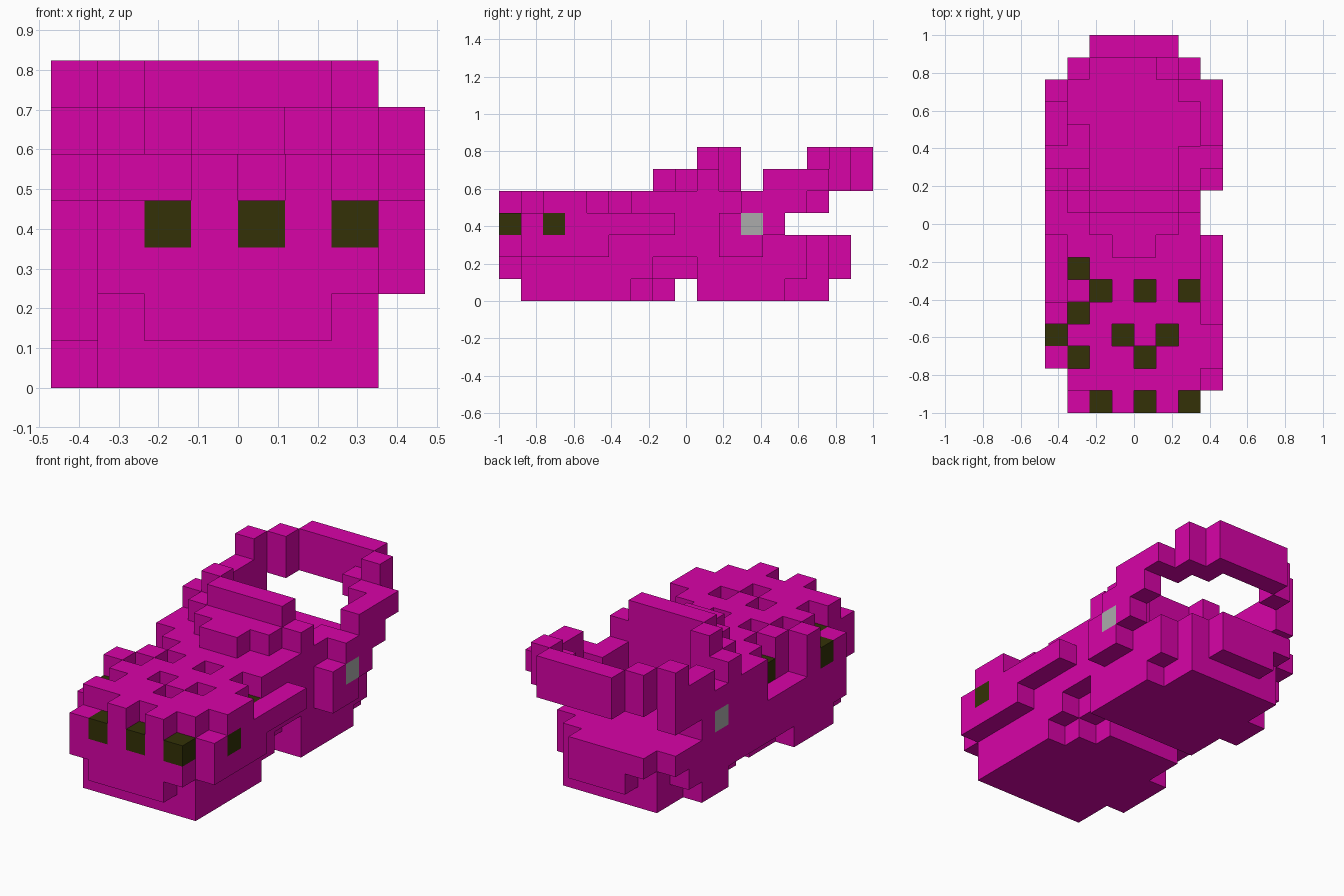
import bpy
import bmesh
from mathutils import Vector

if "Cube" in bpy.data.objects:
    bpy.data.objects.remove(bpy.data.objects["Cube"], do_unlink=True)

UNIT = 2 / 17
ORIGIN = Vector((-4 * UNIT, -1, 0))
cells = {}


def material(name, colour):
    mat = bpy.data.materials.new(name)
    mat.use_nodes = True
    mat.diffuse_color = (*colour, 1)
    mat.node_tree.nodes["Principled BSDF"].inputs["Base Color"].default_value = (*colour, 1)
    return mat


def span(r):
    return range(r[0], r[1] + 1) if isinstance(r, tuple) else (r,)


def fill(part, x, y, z):
    """Claim a block of cells for a part; a part of None carves it away."""
    for i in span(x):
        for j in span(y):
            for k in span(z):
                if part:
                    cells[i, j, k] = part
                else:
                    cells.pop((i, j, k), None)


# Sole: forefoot, arch and heel
fill("sole", (1, 6), (1, 13), (0, 1))
fill("sole", (1, 5), 14, (0, 1))
fill("sole", (2, 5), 0, 1)
fill("sole", 0, (3, 5), 0)
fill("sole", 0, (11, 12), 0)
fill("sole", 0, (2, 13), 1)
fill("sole", (2, 4), 15, 1)
fill(None, (0, 7), 8, 0)
fill(None, 6, (6, 7), 0)
fill(None, 5, 7, 0)
fill(None, 6, (7, 8), 1)
fill(None, 6, 13, 0)

# Upper: body, side bulges, ankle walls and heel cup
fill("upper", (1, 6), (0, 13), 2)
fill("upper", (1, 5), 14, 2)
fill("upper", (1, 4), 15, 2)
fill("upper", (1, 6), (0, 9), 3)
fill("upper", (1, 6), (1, 9), 4)
fill("upper", 0, (2, 14), 2)
fill("upper", 0, (2, 4), 3)
fill("upper", 0, 4, 4)
fill("upper", 0, (8, 12), (3, 4))
fill("upper", 1, (10, 12), (3, 4))
fill("upper", 6, (10, 11), (3, 4))
fill("upper", 7, (1, 4), (2, 3))
fill("upper", 7, (2, 3), 4)
fill("upper", 7, (5, 7), 3)
fill("upper", 7, (10, 11), (2, 3))
fill("upper", 7, 12, 3)
for i in (3, 5):
    fill("upper", i, 0, 4)

# Tongue rising in steps
fill("tongue", (3, 4), 7, 5)
fill("tongue", (2, 5), 8, 5)
fill("tongue", (1, 6), 9, 5)
fill("tongue", (2, 5), 9, 6)
fill("tongue", 1, 10, (5, 6))
fill("tongue", 0, 10, 5)

# Heel strap: back band, then the two arms
fill("strap", (2, 5), 16, (5, 6))
for i in (1, 6):
    fill("strap", i, 15, (5, 6))
fill("strap", 5, 15, 5)
fill("strap", 6, 14, 5)
fill("strap", 0, 14, (4, 6))
fill("strap", 0, (12, 13), 5)
fill("strap", 0, 13, 4)
fill("strap", 7, (12, 14), 5)
fill("strap", 7, (11, 13), 4)

# Ventilation holes: dark cell with the cell above left open
vents = {0: (2, 4, 6), 2: (1, 4), 3: (0, 3, 5), 4: (1,), 5: (2, 4, 6), 6: (1,)}
for j, columns in vents.items():
    for i in columns:
        fill("vents", i, j, 3)
        fill(None, i, j, 4)
fill("vents", 7, 2, 3)

# Strap rivets
for i in (0, 7):
    fill("rivets", i, 11, 3)

magenta = material("magenta rubber", (0.69, 0.001, 0.39))
dark = material("dark olive", (0.033, 0.031, 0.002))
silver = material("silver grey", (0.41, 0.41, 0.41))
colours = {"vents": dark, "rivets": silver}


def build(part):
    """Make the outer faces of one part's cells."""
    bm = bmesh.new()
    for cell, owner in cells.items():
        if owner != part:
            continue
        for axis in range(3):
            for side in (0, 1):
                step = [0, 0, 0]
                step[axis] = 2 * side - 1
                if tuple(c + s for c, s in zip(cell, step)) in cells:
                    continue
                u, v = Vector(), Vector()
                u[(axis + 1) % 3] = 1
                v[(axis + 2) % 3] = 1
                base = Vector(cell)
                base[axis] += side
                corners = [base, base + u, base + u + v, base + v]
                if not side:
                    corners.reverse()
                bm.faces.new([bm.verts.new(ORIGIN + c * UNIT) for c in corners])
    bmesh.ops.remove_doubles(bm, verts=bm.verts, dist=UNIT / 100)
    mesh = bpy.data.meshes.new(part)
    bm.to_mesh(mesh)
    bm.free()
    mesh.materials.append(colours.get(part, magenta))
    bpy.context.scene.collection.objects.link(bpy.data.objects.new(part, mesh))


for name in ("sole", "upper", "tongue", "strap", "vents", "rivets"):
    build(name)
